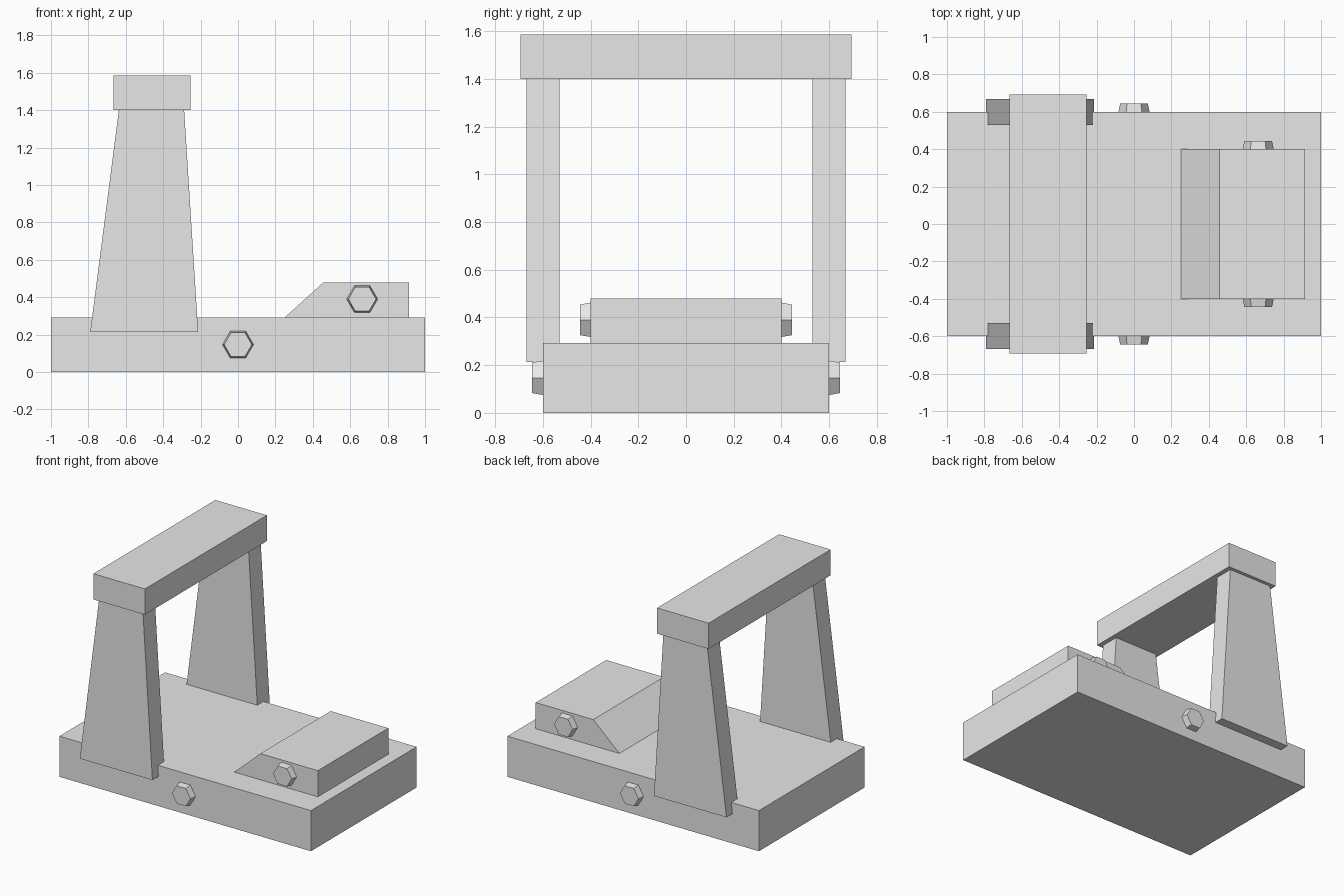
import bpy, bmesh, math
from mathutils import Matrix

cube = bpy.data.objects.get("Cube")
if cube:
    bpy.data.objects.remove(cube)

grey = bpy.data.materials.new("plain_grey")
grey.use_nodes = True
grey.diffuse_color = (0.8, 0.8, 0.8, 1)
grey.node_tree.nodes["Principled BSDF"].inputs["Base Color"].default_value = (0.8, 0.8, 0.8, 1)


def finish(name, bm):
    bmesh.ops.recalc_face_normals(bm, faces=bm.faces[:])
    mesh = bpy.data.meshes.new(name)
    bm.to_mesh(mesh)
    bm.free()
    mesh.materials.append(grey)
    obj = bpy.data.objects.new(name, mesh)
    bpy.context.collection.objects.link(obj)


def prism(name, profile, y0, y1):
    """Extrude an (x, z) outline from y0 to y1."""
    bm = bmesh.new()
    count = len(profile)
    near = [bm.verts.new((x, y0, z)) for x, z in profile]
    far = [bm.verts.new((x, y1, z)) for x, z in profile]
    bm.faces.new(near)
    bm.faces.new(far[::-1])
    for i in range(count):
        j = (i + 1) % count
        bm.faces.new((near[i], far[i], far[j], near[j]))
    finish(name, bm)


def slab(name, x0, x1, z0, z1, half_depth):
    prism(name, [(x0, z0), (x1, z0), (x1, z1), (x0, z1)], -half_depth, half_depth)


def bolt(name, x, z, y, side):
    """Tapered hexagonal bolt head pointing outwards along y."""
    bm = bmesh.new()
    bmesh.ops.create_cone(bm, cap_ends=True, segments=6, radius1=0.083, radius2=0.074, depth=0.045)
    # Put a corner on the x axis, then turn the head outwards
    bm.verts.ensure_lookup_table()
    corner = bm.verts[0].co
    turn = Matrix.Rotation(-math.atan2(corner.y, corner.x), 4, "Z")
    tilt = Matrix.Rotation(-side * math.pi / 2, 4, "X")
    place = Matrix.Translation((x, side * (y + 0.0225), z))
    bm.transform(place @ tilt @ turn)
    finish(name, bm)


# Base plate, cross beam and ramped block
slab("base_plate", -1, 1, 0, 0.292, 0.6)
slab("cross_beam", -0.665, -0.255, 1.4, 1.585, 0.693)
prism("ramped_block", [(0.25, 0.292), (0.915, 0.292), (0.915, 0.48), (0.457, 0.48)], -0.4, 0.4)

# Tapered legs and bolt heads on both sides
leg = [(-0.79, 0.213), (-0.213, 0.213), (-0.288, 1.4), (-0.637, 1.4)]
for side, label in ((-1, "right"), (1, "left")):
    prism(label + "_leg", leg, side * 0.53, side * 0.668)
    bolt(label + "_base_bolt", 0, 0.147, 0.6, side)
    bolt(label + "_block_bolt", 0.664, 0.39, 0.4, side)
